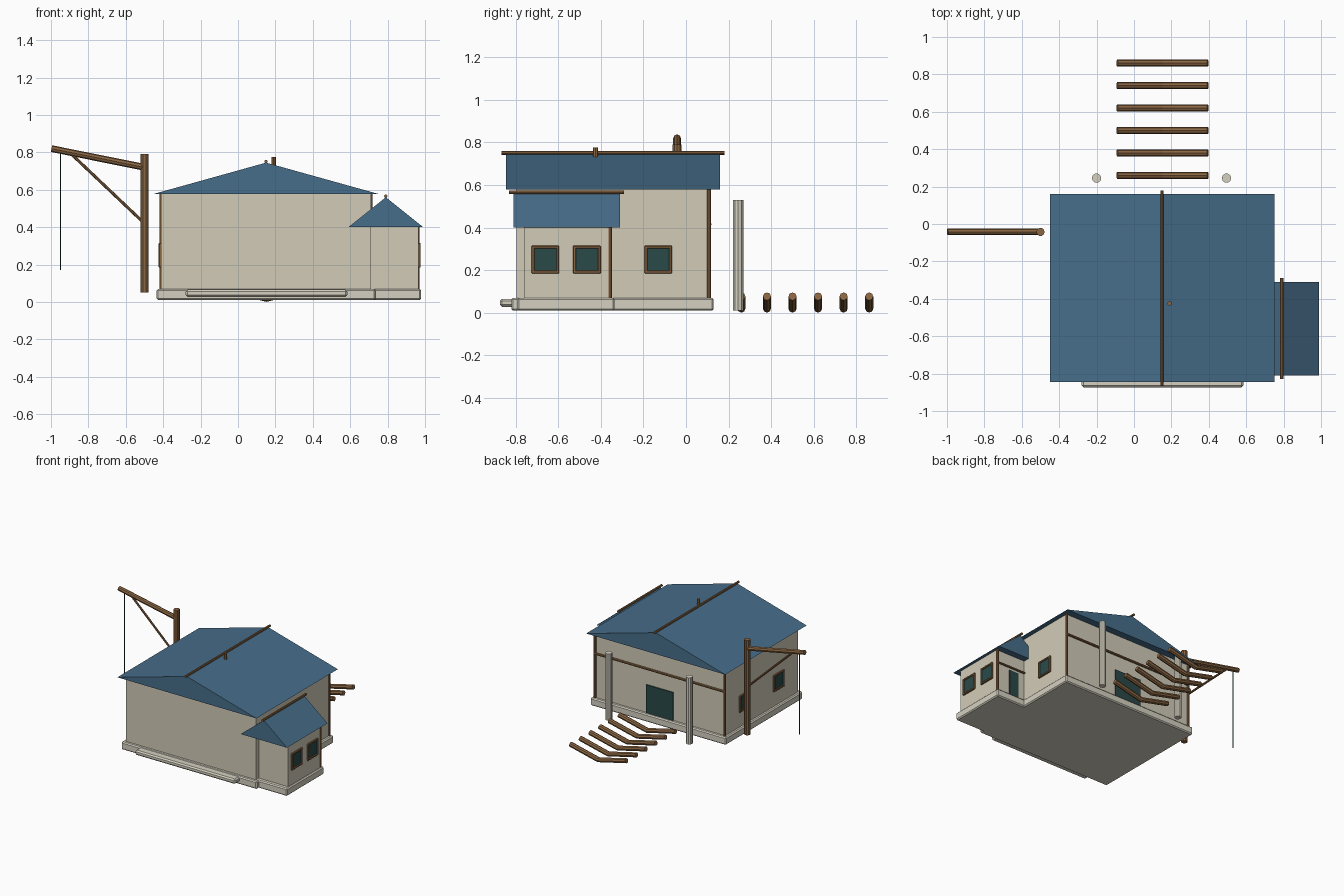
import bpy, bmesh
from mathutils import Vector

cube = bpy.data.objects.get("Cube")
if cube:
    bpy.data.objects.remove(cube, do_unlink=True)


def material(name, rgb):
    linear = [(c / 255) ** 2.2 for c in rgb] + [1.0]
    mat = bpy.data.materials.new(name)
    mat.use_nodes = True
    mat.diffuse_color = linear
    mat.node_tree.nodes["Principled BSDF"].inputs["Base Color"].default_value = linear
    return mat


PLASTER = material("plaster", (208, 202, 182))
STONE = material("pale_stone", (212, 208, 192))
ROOF = material("blue_roof", (72, 109, 137))
WOOD = material("brown_wood", (138, 102, 68))
GLASS = material("dark_teal", (46, 74, 74))


def add_object(name, mesh, mat):
    mesh.materials.clear()
    mesh.materials.append(mat)
    obj = bpy.data.objects.new(name, mesh)
    bpy.context.collection.objects.link(obj)
    return obj


def box(name, low, high, mat, bevel=0):
    """Box between two opposite corners."""
    low, high = Vector(low), Vector(high)
    bm = bmesh.new()
    bmesh.ops.create_cube(bm, size=1)
    bmesh.ops.scale(bm, vec=high - low, verts=bm.verts)
    bmesh.ops.translate(bm, vec=(low + high) / 2, verts=bm.verts)
    mesh = bpy.data.meshes.new(name)
    bm.to_mesh(mesh)
    bm.free()
    obj = add_object(name, mesh, mat)
    if bevel:
        mod = obj.modifiers.new("edge", "BEVEL")
        mod.width = bevel
        mod.segments = 1
    return obj


def tube(name, points, radius, mat, resolution=2):
    """Round pole through a list of points, as a mesh."""
    curve = bpy.data.curves.new(name, "CURVE")
    curve.dimensions = "3D"
    curve.bevel_depth = radius
    curve.bevel_resolution = resolution
    curve.use_fill_caps = True
    spline = curve.splines.new("POLY")
    spline.points.add(len(points) - 1)
    for point, co in zip(spline.points, points):
        point.co = (*co, 1)
    temp = bpy.data.objects.new(name + "_path", curve)
    bpy.context.collection.objects.link(temp)
    graph = bpy.context.evaluated_depsgraph_get()
    mesh = bpy.data.meshes.new_from_object(temp.evaluated_get(graph))
    bpy.data.objects.remove(temp, do_unlink=True)
    for poly in mesh.polygons:
        poly.use_smooth = False
    return add_object(name, mesh, mat)


def gable_roof(name, x, half, y0, y1, eave, ridge):
    """Solid triangular prism with its ridge along y."""
    bm = bmesh.new()
    profile = [(x - half, eave), (x + half, eave), (x, ridge)]
    face = bm.faces.new([bm.verts.new((px, y0, pz)) for px, pz in profile])
    ext = bmesh.ops.extrude_face_region(bm, geom=[face])
    moved = [v for v in ext["geom"] if isinstance(v, bmesh.types.BMVert)]
    bmesh.ops.translate(bm, vec=(0, y1 - y0, 0), verts=moved)
    bmesh.ops.recalc_face_normals(bm, faces=bm.faces)
    mesh = bpy.data.meshes.new(name)
    bm.to_mesh(mesh)
    bm.free()
    add_object(name, mesh, ROOF)
    tube(name + "_ridge_pole", [(x, y0 - 0.02, ridge + 0.006), (x, y1 + 0.02, ridge + 0.006)],
         0.009, WOOD)


def side_window(name, x, y, z=0.25):
    """Framed window on a wall that faces sideways."""
    r, t, d = 0.065, 0.014, 0.012
    box(name + "_pane", (x - 0.005, y - r + t, z - r + t),
        (x + 0.005, y + r - t, z + r - t), GLASS)
    for s in (-1, 1):
        a, b = sorted((s * r, s * (r - t)))
        box(name + "_jamb", (x - d, y + a, z - r), (x + d, y + b, z + r), WOOD, 0.003)
        box(name + "_rail", (x - d, y - r, z + a), (x + d, y + r, z + b), WOOD, 0.003)


# Foundations and front step
box("main_foundation", (-0.435, -0.82, 0.01), (0.735, 0.13, 0.07), STONE, 0.008)
box("annex_foundation", (0.65, -0.793, 0.01), (0.978, -0.335, 0.07), STONE, 0.008)
box("front_step", (-0.28, -0.873, 0.028), (0.585, -0.80, 0.066), STONE, 0.01)

# Walls
box("main_walls", (-0.412, -0.795, 0.06), (0.712, 0.105, 0.58), PLASTER)
box("annex_walls", (0.65, -0.76, 0.06), (0.965, -0.36, 0.405), PLASTER)

# Roofs
gable_roof("main_roof", 0.15, 0.6, -0.845, 0.16, 0.578, 0.745)
gable_roof("annex_roof", 0.79, 0.2, -0.81, -0.31, 0.40, 0.56)
tube("roof_peg", [(0.19, -0.425, 0.70), (0.19, -0.425, 0.775)], 0.012, WOOD)

# Timber corner posts and wall beams on the back
for x in (-0.41, 0.71):
    tube("back_corner_post", [(x, 0.107, 0.07), (x, 0.107, 0.58)], 0.01, WOOD)
tube("back_beam", [(-0.41, 0.111, 0.415), (0.71, 0.111, 0.415)], 0.009, WOOD)
tube("annex_corner_post", [(0.96, -0.357, 0.07), (0.96, -0.357, 0.405)], 0.01, WOOD)
tube("annex_beam", [(0.71, -0.355, 0.30), (0.96, -0.355, 0.30)], 0.008, WOOD)

# Doors
box("back_door", (0.035, 0.10, 0.07), (0.265, 0.113, 0.29), GLASS)
box("annex_door", (0.77, -0.365, 0.07), (0.85, -0.353, 0.275), GLASS)

# Windows
for y in (-0.66, -0.465):
    side_window("annex_window", 0.965, y)
side_window("main_left_window", 0.712, -0.13)
for y in (-0.55, -0.13):
    side_window("main_right_window", -0.412, y)

# Pale standing posts and sagging log walkway behind the house
for x in (-0.2, 0.495):
    tube("standing_post", [(x, 0.245, 0.01), (x, 0.245, 0.53)], 0.025, STONE, 3)
for i in range(6):
    y = 0.26 + i * 0.12
    tube("walkway_log", [(-0.09, y, 0.077), (0.152, y, 0.02), (0.395, y, 0.077)], 0.019, WOOD)

# Hoist with boom, brace and rope
y = -0.042
tube("hoist_post", [(-0.5, y, 0.05), (-0.5, y, 0.79)], 0.022, WOOD, 3)
tube("hoist_boom", [(-0.5, y, 0.72), (-0.997, y, 0.82)], 0.018, WOOD)
tube("hoist_brace", [(-0.5, y, 0.42), (-0.89, y, 0.79)], 0.008, WOOD)
tube("hoist_rope", [(-0.95, y, 0.17), (-0.95, y, 0.81)], 0.003, GLASS, 1)
